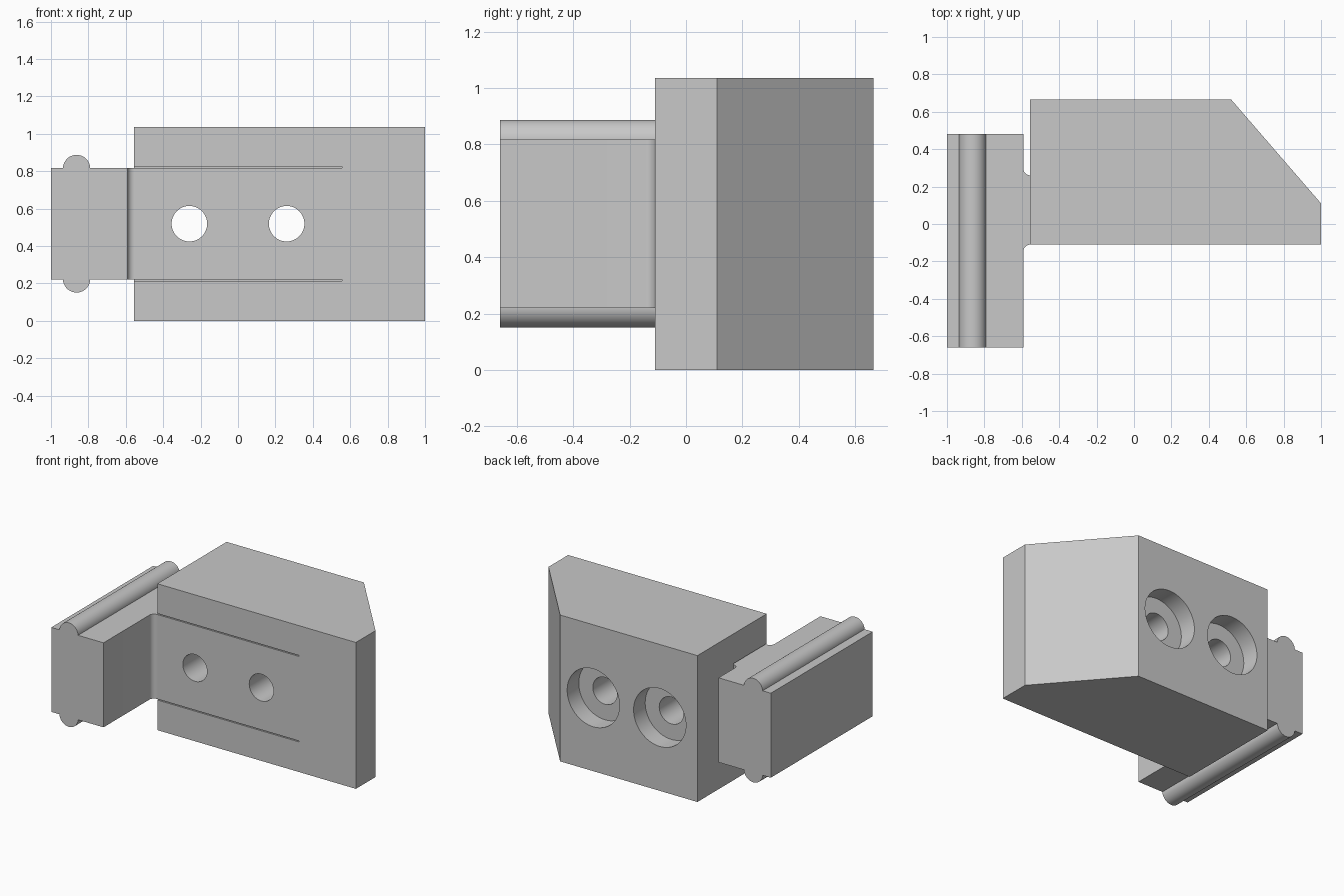
import bpy, bmesh, math
from mathutils import Matrix

if "Cube" in bpy.data.objects:
    bpy.data.objects.remove(bpy.data.objects["Cube"], do_unlink=True)

grey = bpy.data.materials.new("plain grey")
grey.use_nodes = True
COLOUR = (0.58, 0.58, 0.58, 1)
grey.diffuse_color = COLOUR
grey.node_tree.nodes["Principled BSDF"].inputs["Base Color"].default_value = COLOUR


def add_object(name, bm):
    bmesh.ops.recalc_face_normals(bm, faces=bm.faces)
    mesh = bpy.data.meshes.new(name)
    bm.to_mesh(mesh)
    bm.free()
    mesh.materials.append(grey)
    obj = bpy.data.objects.new(name, mesh)
    bpy.context.collection.objects.link(obj)
    return obj


def prism(name, outline, z0, z1):
    """Extrude a plan outline between two heights."""
    bm = bmesh.new()
    base = bm.faces.new([bm.verts.new((x, y, z0)) for x, y in outline])
    top = bmesh.ops.extrude_face_region(bm, geom=[base])["geom"]
    bmesh.ops.translate(bm, vec=(0, 0, z1 - z0),
                        verts=[v for v in top if isinstance(v, bmesh.types.BMVert)])
    return add_object(name, bm)


def box(name, x0, x1, y0, y1, z0, z1):
    return prism(name, [(x0, y0), (x1, y0), (x1, y1), (x0, y1)], z0, z1)


def rod(name, x, z, radius, y0, y1):
    """Cylinder lying along the y axis."""
    bm = bmesh.new()
    place = Matrix.Translation((x, (y0 + y1) / 2, z)) @ Matrix.Rotation(math.pi / 2, 4, "X")
    bmesh.ops.create_cone(bm, cap_ends=True, segments=64, radius1=radius,
                          radius2=radius, depth=y1 - y0, matrix=place)
    return add_object(name, bm)


def boolean(target, tool, operation):
    mod = target.modifiers.new("cut", "BOOLEAN")
    mod.operation, mod.solver, mod.object = operation, "EXACT", tool
    bpy.context.view_layer.objects.active = target
    bpy.ops.object.modifier_apply(modifier=mod.name)
    bpy.data.objects.remove(tool, do_unlink=True)


SIDE, FRONT, BACK = -0.555, -0.11, 0.665
LOW, HIGH = 0.22, 0.818
MID = 0.519

# Main block with one bevelled back corner
block = prism("block", [(SIDE, FRONT), (1, FRONT), (1, 0.11), (0.52, BACK), (SIDE, BACK)],
              0, 1.036)

# Counterbored screw holes
for x in (-0.26, 0.26):
    boolean(block, rod("hole_cutter", x, MID, 0.095, FRONT - 0.1, BACK + 0.1), "DIFFERENCE")
    boolean(block, rod("bore_cutter", x, MID, 0.205, BACK - 0.13, BACK + 0.1), "DIFFERENCE")

# Thin slits along the front face
for z in (LOW - 0.007, HIGH):
    boolean(block, box("slit_cutter", SIDE - 0.05, 0.555, FRONT - 0.05, 0.26, z, z + 0.007),
            "DIFFERENCE")

# Side arm, joined to the block by a filleted neck
R = 0.036
INNER = SIDE - R


def fillet(cy, start, end):
    angles = [math.radians(start + (end - start) * i / 10) for i in range(11)]
    return [(SIDE + R * math.cos(a), cy + R * math.sin(a)) for a in angles]


outline = [(-1, -0.66), (INNER, -0.66)]
outline += fillet(FRONT - R, 180, 90) + fillet(0.26 + R, 270, 180)
outline += [(INNER, 0.48), (-1, 0.48)]
arm = prism("side_arm", outline, LOW, HIGH)

# Round rails along the top and bottom of the arm
for z in (LOW + 0.004, HIGH - 0.004):
    boolean(arm, rod("rail", -0.863, z, 0.073, -0.66, 0.48), "UNION")

# Smooth the round surfaces, keep edges sharp
for obj in (block, arm):
    bpy.ops.object.select_all(action="DESELECT")
    obj.select_set(True)
    bpy.context.view_layer.objects.active = obj
    bpy.ops.object.shade_smooth_by_angle(angle=math.radians(30))
